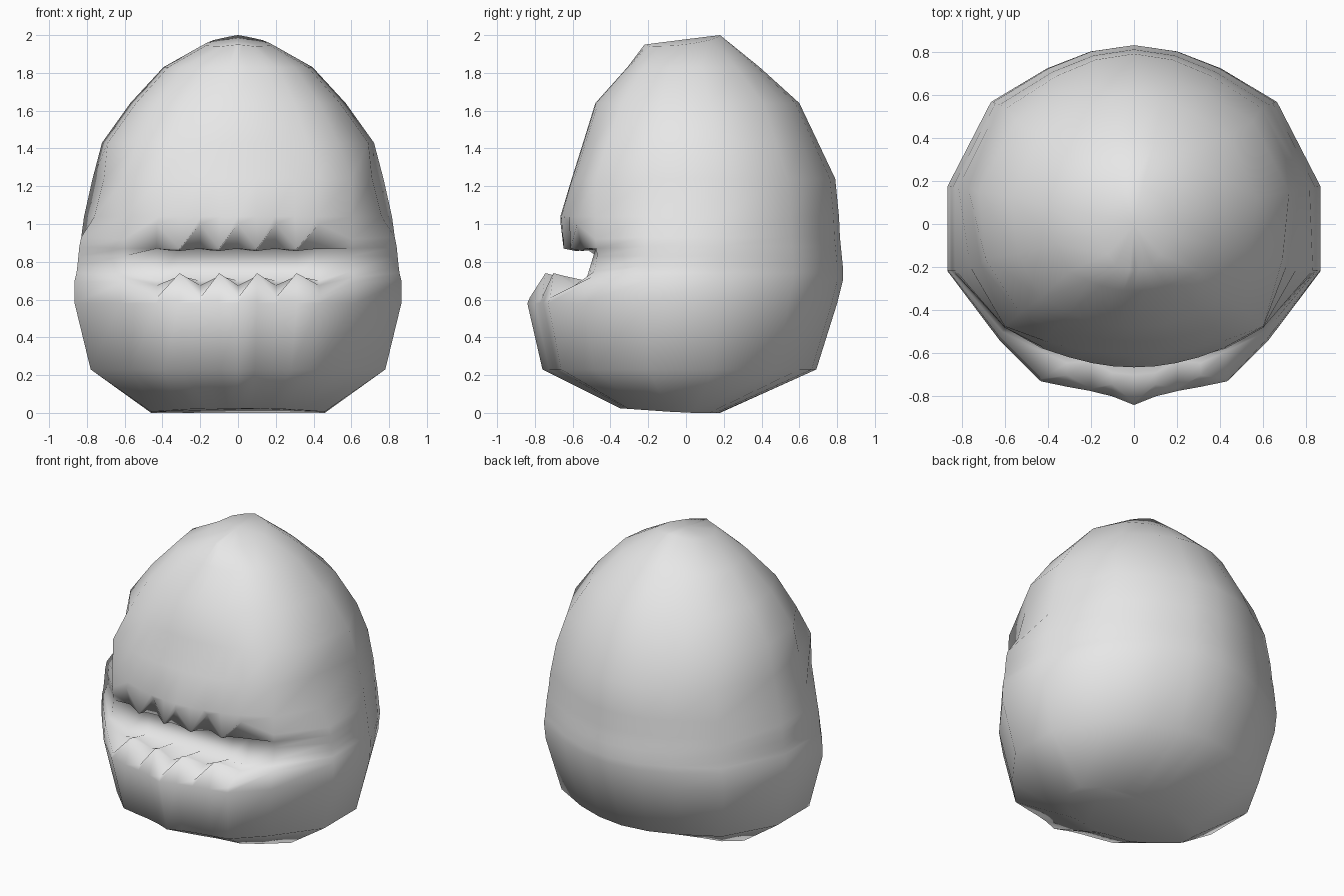
import bpy, bmesh

if "Cube" in bpy.data.objects:
    bpy.data.objects.remove(bpy.data.objects["Cube"], do_unlink=True)

# Half outline at the widest level, from front centre round to back centre
HALF = [(0, -.84), (.1, -.80), (.2, -.775), (.31, -.755), (.43, -.73), (.62, -.54),
        (.86, -.22), (.86, .18), (.66, .58), (.40, .74), (.20, .82), (0, .85)]
CORNER = 5          # column of the mouth corner; lower columns cross the mouth
TIPS = (1, 3)       # columns that carry a tooth


def half_ring(width, front, back, z):
    """Scaled copy of the half outline at one height."""
    return [[x / .86 * width, y / .84 * -front if y < 0 else y / .85 * back, z]
            for x, y in HALF]


def mouth_ring(width, back, z, depth, notch_z, tip_z, corner):
    """Ring whose front columns follow a lip or the inside of the mouth."""
    ring = half_ring(width, -.82, back, z)
    for i in range(CORNER):
        ring[i] = [HALF[i][0], depth(HALF[i][1], i in TIPS), tip_z if i in TIPS else notch_z]
    ring[CORNER] = list(corner)
    return ring


def face_ring(width, front, back, z, corner, temple):
    """Ring with a broad, slightly bowed front wall ending at two corners."""
    ring = half_ring(width, front, back, z)
    for i in range(CORNER + 1):
        t = HALF[i][0] / HALF[CORNER][0]
        ring[i] = [corner[0] * t, front + (corner[1] - front) * t ** 2, z]
    ring[CORNER + 1] = [temple[0], temple[1], z]
    return ring


# Underside and lower body
base = half_ring(.46, -.35, .18, 0)
for p in base:
    p[2] = max(0, -.07 * p[1])
rings = [base,
         half_ring(.78, -.76, .69, .23),
         half_ring(.865, -.84, .80, .58)]

# Lower lip: teeth in front of a sloping gum, then the mouth floor and back wall
rings += [
    mouth_ring(.865, .83, .70, lambda y, t: y * (.93 if t else .985), .61, .74, (.62, -.53, .69)),
    mouth_ring(.855, .83, .74, lambda y, t: y + (.11 if t else .14), .675, .725, (.61, -.50, .72)),
    mouth_ring(.85, .83, .78, lambda y, t: -.53, .70, .70, (.60, -.485, .75)),
    mouth_ring(.845, .825, .83, lambda y, t: -.48, .865, .865, (.60, -.47, .83)),
]

# Upper lip: level gum behind teeth that hang in front of it
rings += [
    mouth_ring(.84, .82, .88, lambda y, t: y * .73, .87, .857, (.60, -.475, .87)),
    mouth_ring(.83, .815, .93, lambda y, t: y * (.81 if t else .79), 1.0, .87, (.60, -.48, .92)),
]

# Upper body with its flat face wall
rings += [
    face_ring(.815, -.665, .81, 1.04, (.60, -.48), (.76, -.20)),
    face_ring(.77, -.605, .79, 1.24, (.60, -.475), (.71, -.19)),
    face_ring(.72, -.545, .70, 1.43, (.53, -.415), (.69, -.16)),
    face_ring(.57, -.48, .60, 1.64, (.43, -.34), (.54, -.14)),
    face_ring(.395, -.31, .39, 1.83, (.30, -.22), (.37, -.09)),
]

# Crown, rising towards the back
crown = half_ring(.17, -.22, .18, 1.95)
for p in crown:
    p[2] = 1.95 + .05 * (p[1] + .22) / .40 - .15 * abs(p[0])
rings.append(crown)

# Mirror every half ring and bridge the stack into one skin
bm = bmesh.new()
loops = []
for ring in rings:
    full = ring + [[-x, y, z] for x, y, z in ring[-2:0:-1]]
    loops.append([bm.verts.new(p) for p in full])
n = len(loops[0])
for a, b in zip(loops, loops[1:]):
    for i in range(n):
        j = (i + 1) % n
        bm.faces.new((a[i], a[j], b[j], b[i]))
bm.faces.new(loops[0][::-1])
peak = bm.verts.new((0, 0, 1.978))
for i in range(n):
    bm.faces.new((loops[-1][i], loops[-1][(i + 1) % n], peak))
bmesh.ops.recalc_face_normals(bm, faces=bm.faces)
for f in bm.faces:
    f.smooth = True
mesh = bpy.data.meshes.new("toothed_body")
bm.to_mesh(mesh)
bm.free()
body = bpy.data.objects.new("toothed_body", mesh)
bpy.context.collection.objects.link(body)

# Plain grey finish
grey = bpy.data.materials.new("light_grey")
grey.use_nodes = True
grey.diffuse_color = (.8, .8, .8, 1)
grey.node_tree.nodes["Principled BSDF"].inputs["Base Color"].default_value = (.8, .8, .8, 1)
mesh.materials.append(grey)
